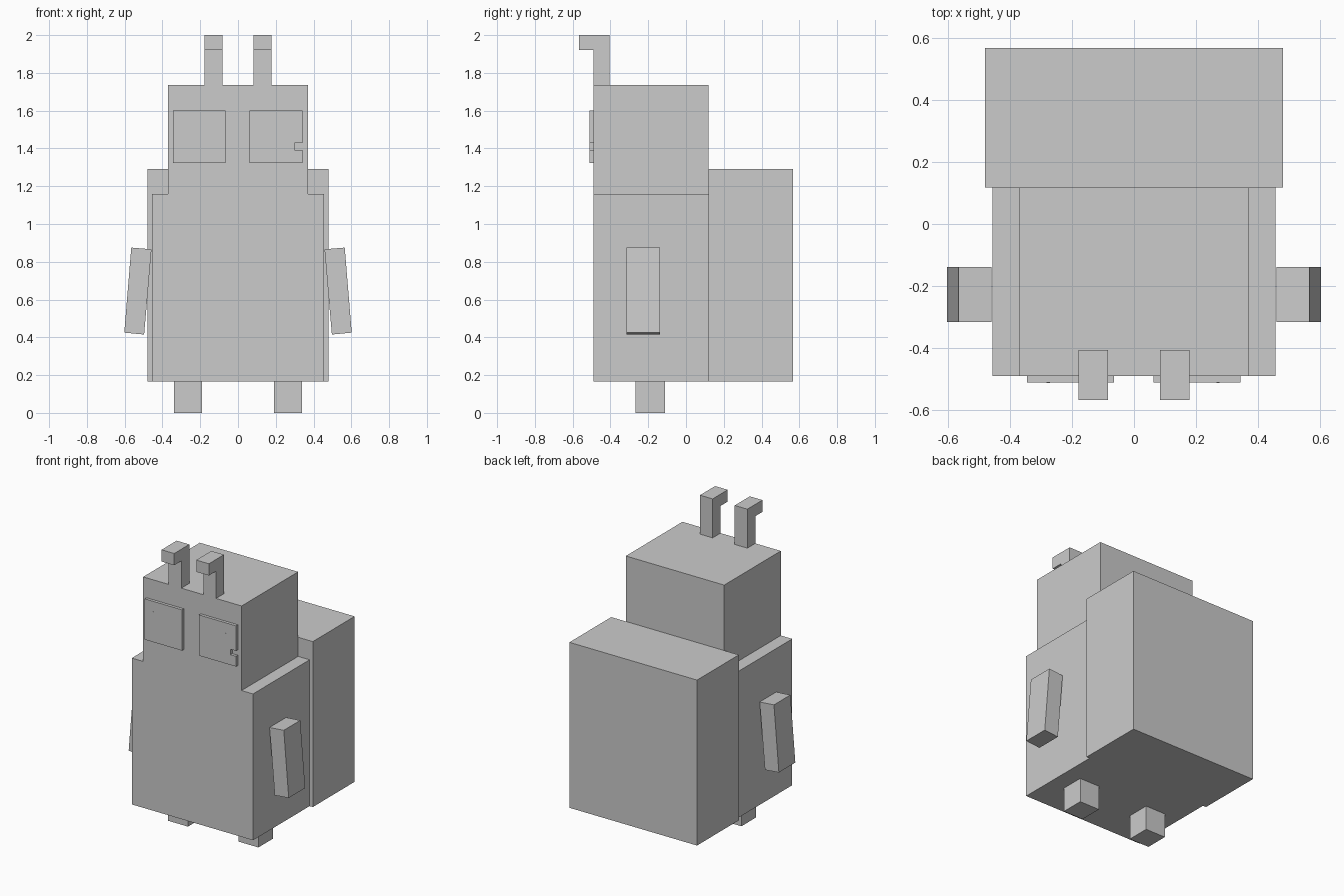
import bpy
import bmesh
from mathutils import Vector

cube = bpy.data.objects.get("Cube")
if cube:
    bpy.data.objects.remove(cube, do_unlink=True)

# One plain grey for every part
grey = bpy.data.materials.new("plain_grey")
grey.use_nodes = True
colour = (0.6, 0.6, 0.6, 1)
grey.diffuse_color = colour
grey.node_tree.nodes["Principled BSDF"].inputs["Base Color"].default_value = colour


def extrude_profile(name, points, start, end, axis="y"):
    """Extrude an outline: (x, z) points along y, or (y, z) points along x."""
    def place(p, depth):
        return (p[0], depth, p[1]) if axis == "y" else (depth, p[0], p[1])

    bm = bmesh.new()
    face = bm.faces.new([bm.verts.new(place(p, start)) for p in points])
    made = bmesh.ops.extrude_face_region(bm, geom=[face])["geom"]
    shift = Vector(place((0, 0), end - start))
    moved = [v for v in made if isinstance(v, bmesh.types.BMVert)]
    bmesh.ops.translate(bm, verts=moved, vec=shift)
    bmesh.ops.recalc_face_normals(bm, faces=bm.faces)
    mesh = bpy.data.meshes.new(name)
    bm.to_mesh(mesh)
    bm.free()
    mesh.materials.append(grey)
    obj = bpy.data.objects.new(name, mesh)
    bpy.context.collection.objects.link(obj)
    return obj


def box(name, x, y, z):
    outline = [(x[0], z[0]), (x[1], z[0]), (x[1], z[1]), (x[0], z[1])]
    return extrude_profile(name, outline, *y)


# Body and head share one stepped outline
half = [(0.456, 0.165), (0.456, 1.16), (0.37, 1.16), (0.37, 1.735)]
extrude_profile("body_and_head", half + [(-x, z) for x, z in reversed(half)],
                -0.49, 0.118)

# Large block on the back
box("back_block", (-0.48, 0.48), (0.118, 0.567), (0.165, 1.29))

# Paired limbs and hooked antennae
arm = [(0.565, 0.875), (0.458, 0.866), (0.497, 0.415), (0.602, 0.425)]
hook = [(-0.49, 1.735), (-0.405, 1.735), (-0.405, 2.0),
        (-0.567, 2.0), (-0.567, 1.92), (-0.49, 1.92)]
for side, s in (("left", 1), ("right", -1)):
    extrude_profile(side + "_arm", [(s * x, z) for x, z in arm], -0.315, -0.138)
    box(side + "_leg", sorted((s * 0.19, s * 0.34)), (-0.267, -0.11), (0, 0.165))
    extrude_profile(side + "_antenna", hook, s * 0.083, s * 0.178, "x")

# Eye plates, the left one notched at its outer edge
box("right_eye", (-0.345, -0.065), (-0.51, -0.49), (1.323, 1.6))
extrude_profile("left_eye", [
    (0.062, 1.323), (0.342, 1.323), (0.342, 1.393), (0.3, 1.393),
    (0.3, 1.43), (0.342, 1.43), (0.342, 1.6), (0.062, 1.6)], -0.51, -0.49)

# Slim pupil marks
box("right_pupil", (-0.281, -0.271), (-0.512, -0.508), (1.44, 1.53))
box("left_pupil", (0.265, 0.275), (-0.512, -0.508), (1.492, 1.53))
